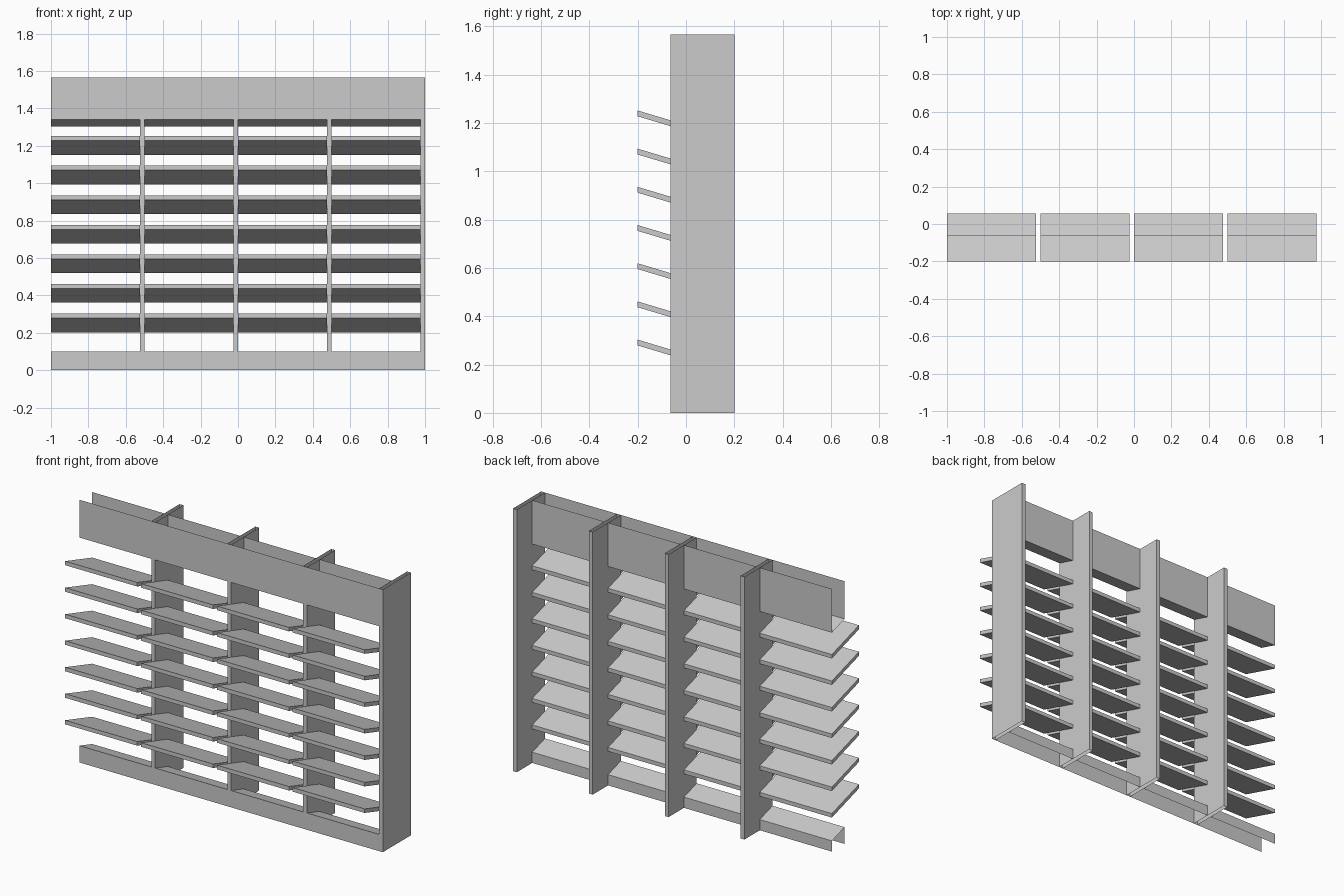
import bpy

if "Cube" in bpy.data.objects:
    bpy.data.objects.remove(bpy.data.objects["Cube"])

BAY, POST_W = 0.5, 0.025
FRONT, REAR, BACK = -0.065, 0.055, 0.2     # facade plane, rail rear, fin rear
HEIGHT, SLOPE = 1.565, 0.3


def make(name, verts, faces):
    mesh = bpy.data.meshes.new(name)
    mesh.from_pydata(verts, [], faces)
    mesh.update()
    obj = bpy.data.objects.new(name, mesh)
    bpy.context.collection.objects.link(obj)
    return obj


def extrude_x(name, profile, x0, x1, closed):
    """Sweep a (y, z) profile along x; closed profiles get end caps."""
    n = len(profile)
    verts = [(x, y, z) for x in (x0, x1) for y, z in profile]
    faces = [(i, (i + 1) % n, n + (i + 1) % n, n + i)
             for i in range(n if closed else n - 1)]
    if closed:
        faces += [tuple(reversed(range(n))), tuple(range(n, 2 * n))]
    return make(name, verts, faces)


def fin(name, x0, x1):
    """Vertical fin: a four-sided tube, open at top and bottom."""
    ring = [(x0, FRONT), (x1, FRONT), (x1, BACK), (x0, BACK)]
    verts = [(x, y, z) for z in (0, HEIGHT) for x, y in ring]
    make(name, verts, [(i, (i + 1) % 4, 4 + (i + 1) % 4, 4 + i) for i in range(4)])


drop = SLOPE * (REAR - FRONT)
# Open sheet channels with sloped inner face
header = [(FRONT, HEIGHT), (FRONT, 1.34), (REAR, 1.34 - drop), (REAR, HEIGHT)]
sill = [(REAR, 0), (REAR, 0.1 - drop), (FRONT, 0.1), (FRONT, 0)]

for bay in range(4):
    x0 = -1 + bay * BAY
    x1 = x0 + BAY - POST_W
    fin(f"vertical_fin_{bay + 1}", x1, x0 + BAY)
    extrude_x(f"header_channel_{bay + 1}", header, x0, x1, False)
    extrude_x(f"sill_channel_{bay + 1}", sill, x0, x1, False)

    # Louvre slats sloping down toward the back
    for row in range(7):
        z = 0.303 + row * 0.158
        zb = z - SLOPE * (REAR + 0.2)
        slat = [(-0.2, z), (-0.2, z - 0.024), (REAR, zb - 0.024), (REAR, zb)]
        extrude_x(f"louvre_slat_{bay + 1}_{row + 1}", slat, x0, x1, True)
